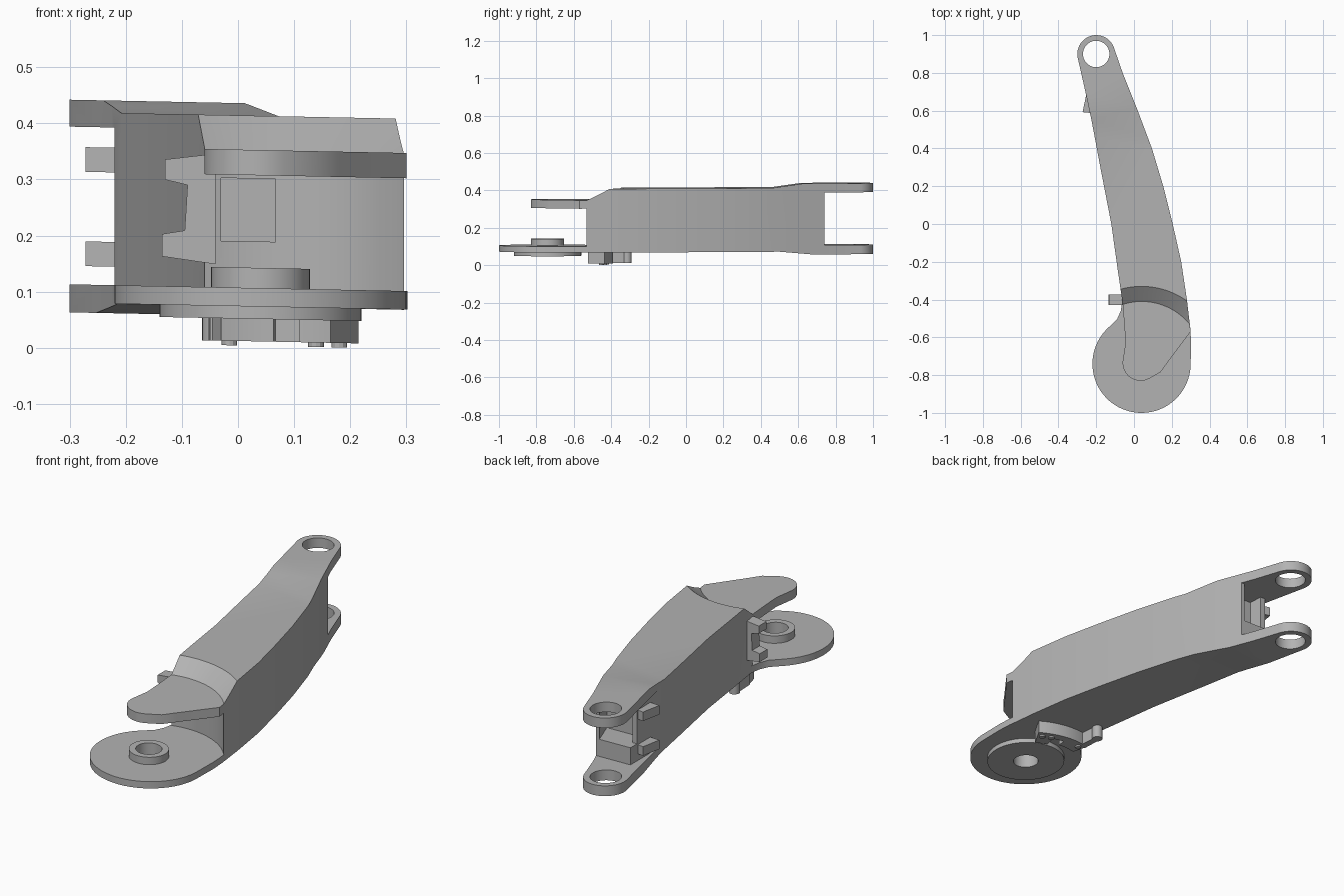
import bpy, bmesh, math
from mathutils import Matrix

cube = bpy.data.objects.get("Cube")
if cube:
    bpy.data.objects.remove(cube, do_unlink=True)

grey = bpy.data.materials.new("plain grey")
grey.use_nodes = True
grey.diffuse_color = (0.45, 0.45, 0.45, 1)
grey.node_tree.nodes["Principled BSDF"].inputs["Base Color"].default_value = (0.45, 0.45, 0.45, 1)

PIVOT = (0.04, -0.74)     # centre of the round front disc
EYE = (-0.2, 0.9)         # centre of the rear holes
TILT = Matrix.Identity(4)
TILT[2][0] = -0.02        # the whole part leans very slightly sideways


def arc(c, r, a0, a1, n=24):
    return [(c[0] + r * math.cos(math.radians(a0 + (a1 - a0) * i / n)),
             c[1] + r * math.sin(math.radians(a0 + (a1 - a0) * i / n))) for i in range(n + 1)]


def prism(name, outline, lo, hi, axis="z"):
    """Extrude an outline along one axis."""
    place = {"x": lambda a, b, t: (t, a, b),
             "y": lambda a, b, t: (a, t, b),
             "z": lambda a, b, t: (a, b, t)}[axis]
    bm = bmesh.new()
    low = [bm.verts.new(place(a, b, lo)) for a, b in outline]
    high = [bm.verts.new(place(a, b, hi)) for a, b in outline]
    bm.faces.new(low)
    bm.faces.new(high)
    for i in range(len(low)):
        j = (i + 1) % len(low)
        bm.faces.new((low[i], low[j], high[j], high[i]))
    return finish(name, bm)


def cone(name, c, r0, r1, lo, hi, n=64):
    bm = bmesh.new()
    bmesh.ops.create_cone(bm, cap_ends=True, segments=n, radius1=r0, radius2=r1, depth=hi - lo,
                          matrix=Matrix.Translation((c[0], c[1], (lo + hi) / 2)))
    return finish(name, bm)


def finish(name, bm):
    bmesh.ops.recalc_face_normals(bm, faces=bm.faces)
    mesh = bpy.data.meshes.new(name)
    bm.to_mesh(mesh)
    bm.free()
    mesh.materials.append(grey)
    ob = bpy.data.objects.new(name, mesh)
    bpy.context.collection.objects.link(ob)
    return ob


def combine(ob, other, mode="DIFFERENCE"):
    """Apply a boolean, then discard the helper."""
    mod = ob.modifiers.new("cut", "BOOLEAN")
    mod.operation = mode
    mod.solver = "EXACT"
    mod.object = other
    bpy.context.view_layer.objects.active = ob
    bpy.ops.object.modifier_apply(modifier=mod.name)
    bpy.data.objects.remove(other, do_unlink=True)


# Arm: plan outline crossed with a side profile
right_edge = [(0.30, -0.57), (0.28, -0.4), (0.25, -0.2), (0.205, 0), (0.155, 0.2),
              (0.095, 0.4), (0.02, 0.6), (-0.06, 0.8)]
left_edge = [(-0.255, 0.69), (-0.225, 0.55), (-0.178, 0.3), (-0.12, 0), (-0.085, -0.25), (-0.06, -0.42)]
tongue = [(-0.05, -0.55), (-0.045, -0.63)] + arc((0.035, -0.735), 0.095, 175, 300, 14) + [(0.14, -0.785), (0.18, -0.73)]
plan = right_edge + arc(EYE, 0.1, 15, 190) + left_edge + tongue
side = [(-1.1, 0.0735), (0.5, 0.0735), (0.68, 0.057), (1.1, 0.057), (1.1, 0.107), (0.74, 0.107),
        (0.74, 0.388), (1.1, 0.388), (1.1, 0.436), (0.62, 0.436), (0.46, 0.414), (-1.1, 0.414)]
arm = prism("arm_body", plan, -0.2, 0.7)
combine(arm, prism("side_profile", side, -0.8, 0.8, "x"), "INTERSECT")

# Front gap below the tongue, and the conical step down to it
combine(arm, cone("gap_cutter", PIVOT, 0.33, 0.33, -0.1, 0.308, 96))
combine(arm, cone("step_cutter", PIVOT, 0.33, 0.45, 0.353, 0.4445, 96))
# Pocket in the front wall
combine(arm, prism("pocket_cutter", [(-0.03, -0.6), (0.067, -0.6), (0.067, -0.34), (-0.03, -0.3)], 0.19, 0.302))
# Rear holes, set-in rear wall and rear pocket
combine(arm, cone("eye_cutter", EYE, 0.07, 0.07, -0.1, 0.7, 48))
combine(arm, prism("wall_cutter", [(-0.4, 0.5), (-0.22, 0.5), (-0.22, 0.8), (-0.4, 0.8)], 0.107, 0.388))
combine(arm, prism("rear_cutter", [(-0.4, 0.69), (-0.195, 0.69), (-0.19, 0.62), (-0.01, 0.62),
                                   (-0.06, 0.76), (-0.4, 0.76)], 0.19, 0.388))

# Round front disc with bosses and a through hole
disc_outline = arc(PIVOT, 0.26, 135, 360, 48) + [(0.302, -0.62), (0.298, -0.55), (0.28, -0.41), (-0.06, -0.4),
                                                 (-0.07, -0.46), (-0.09, -0.505)]
disc = prism("front_disc", disc_outline, 0.074, 0.107)
combine(disc, cone("top_boss", PIVOT, 0.088, 0.088, 0.09, 0.143, 48), "UNION")
combine(disc, cone("lower_boss", PIVOT, 0.18, 0.18, 0.052, 0.09), "UNION")
combine(disc, cone("hole_cutter", PIVOT, 0.058, 0.058, -0.1, 0.3, 48))
parts = [arm, disc]

# Curved latch under the arm, with its small feet and end pin
latch = arc(PIVOT, 0.35, 60, 105, 12) + arc(PIVOT, 0.27, 105, 85, 6) + arc(PIVOT, 0.31, 85, 74, 4) + arc(PIVOT, 0.25, 74, 60, 4)
parts.append(prism("latch", latch, 0.012, 0.08))
parts.append(prism("latch_arm", [(-0.05, -0.42), (-0.015, -0.42), (-0.025, -0.31), (-0.055, -0.31)], 0.012, 0.08))
parts.append(cone("latch_pin", (-0.04, -0.315), 0.024, 0.024, 0.012, 0.08, 20))
for a in (64, 72, 100):
    x, y = arc(PIVOT, 0.32, a, a, 1)[0]
    parts.append(cone("latch_foot", (x, y), 0.014, 0.014, 0.004, 0.02, 12))

# C-shaped clip on the side wall
clip = [(-0.04, 0.148), (-0.135, 0.16), (-0.135, 0.2), (-0.095, 0.207), (-0.09, 0.288),
        (-0.13, 0.297), (-0.13, 0.333), (-0.04, 0.345)]
parts.append(prism("side_clip", clip, -0.43, -0.372, "y"))

# Two rear prongs
for z in (0.14, 0.308):
    prong = [(-0.2, 0.585), (-0.272, 0.592), (-0.252, 0.69), (-0.2, 0.68)]
    parts.append(prism("rear_prong", prong, z, z + 0.044))

# Lean and smooth shading with sharp edges kept
bpy.ops.object.select_all(action="DESELECT")
for ob in parts:
    ob.data.transform(TILT)
    ob.select_set(True)
bpy.context.view_layer.objects.active = arm
bpy.ops.object.shade_smooth_by_angle(angle=math.radians(25))
